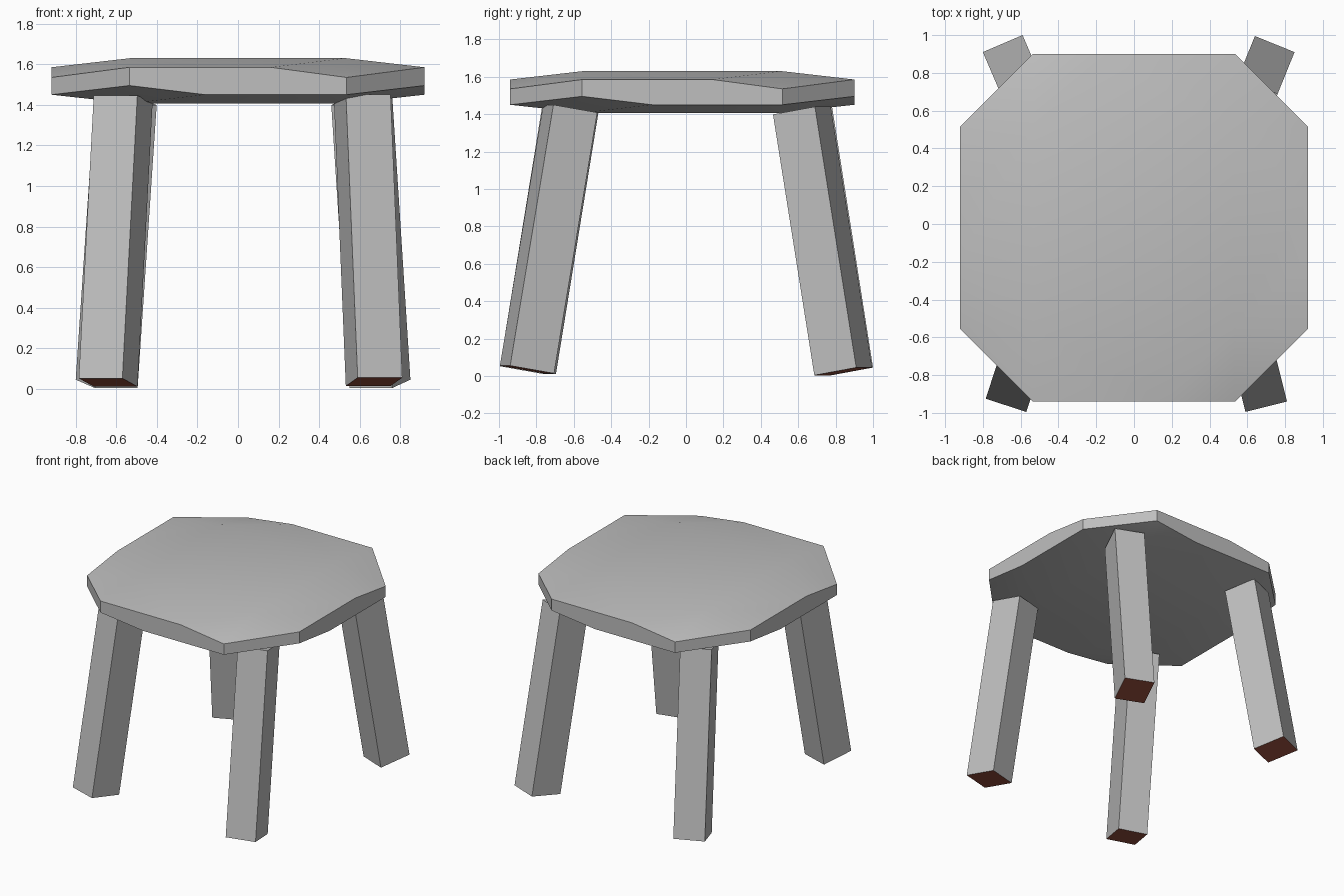
import bpy, bmesh, math
from mathutils import Vector

if "Cube" in bpy.data.objects:
    bpy.data.objects.remove(bpy.data.objects["Cube"])


def material(name, rgb):
    m = bpy.data.materials.new(name)
    m.diffuse_color = (*rgb, 1.0)
    m.use_nodes = True
    m.node_tree.nodes["Principled BSDF"].inputs["Base Color"].default_value = m.diffuse_color
    return m


grey = material("grey wood", (0.52, 0.52, 0.52))
brown = material("dark brown feet", (0.32, 0.08, 0.05))


def finish(name, bm, mats):
    bmesh.ops.recalc_face_normals(bm, faces=bm.faces[:])
    mesh = bpy.data.meshes.new(name)
    bm.to_mesh(mesh)
    bm.free()
    for m in mats:
        mesh.materials.append(m)
    ob = bpy.data.objects.new(name, mesh)
    bpy.context.collection.objects.link(ob)
    return ob


# Seat: lens-like chamfered square with an uneven rim, the same side turned four times
HALF, INNER, CENTRE_Y = 0.92, 0.53, -0.02
RIM = [  # position along the side, upper height, lower height
    (-0.535, 1.585, 1.495),
    (-0.16, 1.585, 1.45),
    (0.16, 1.585, 1.45),
    (0.535, 1.535, 1.45),
]
bm = bmesh.new()


def turned(x, y, z, k):
    a = k * math.pi / 2
    return bm.verts.new((x * math.cos(a) - y * math.sin(a),
                         x * math.sin(a) + y * math.cos(a) + CENTRE_Y, z))


def cap(level, inner_z):
    rim = [turned(p[0], -HALF, p[level], k) for k in range(4) for p in RIM]
    inner = [turned(-INNER, -INNER, inner_z, k) for k in range(4)]
    bm.faces.new(inner)
    for k in range(4):
        a, b = inner[k], inner[(k + 1) % 4]
        r0, r1, r2, r3 = rim[4 * k:4 * k + 4]
        for f in ((a, r0, r1), (a, r1, r2, b), (b, r2, r3), (b, r3, rim[(4 * k + 4) % 16])):
            bm.faces.new(f)
    return rim


upper = cap(1, 1.63)
lower = cap(2, 1.407)
for i in range(16):
    j = (i + 1) % 16
    bm.faces.new((upper[i], lower[i], lower[j], upper[j]))
seat = finish("seat", bm, [grey])
bpy.context.view_layer.objects.active = seat
seat.select_set(True)
bpy.ops.object.shade_smooth_by_angle(angle=math.radians(30))


# Legs: square-cut bars leaning inward, each turned by its own angle
def leg(name, left, right, foot_z, inward, depth=0.245, length=1.415):
    p, q = Vector((*left, foot_z)), Vector((*right, foot_z))
    width = q - p
    flat = Vector((-width.y, width.x, 0)).normalized() * inward
    lean = math.radians(9.7)
    up = Vector((0, 0, 1))
    axis = flat * math.sin(lean) + up * math.cos(lean)
    inner = (flat * math.cos(lean) - up * math.sin(lean)) * depth
    bm = bmesh.new()
    foot = [bm.verts.new(v) for v in (p, q, q + inner, p + inner)]
    top = [bm.verts.new(v.co + axis * length) for v in foot]
    sole = bm.faces.new(foot)
    sole.material_index = 1  # brown underside
    bm.faces.new(top)
    for i in range(4):
        j = (i + 1) % 4
        bm.faces.new((foot[i], foot[j], top[j], top[i]))
    finish(name, bm, [grey, brown])


leg("front_left_leg", (-0.785, -0.925), (-0.57, -0.995), 0.052, 1)
leg("front_right_leg", (0.59, -0.995), (0.81, -0.94), 0.055, 1)
leg("back_left_leg", (-0.80, 0.91), (-0.59, 1.0), 0.045, -1)
leg("back_right_leg", (0.64, 0.995), (0.85, 0.91), 0.045, -1)
